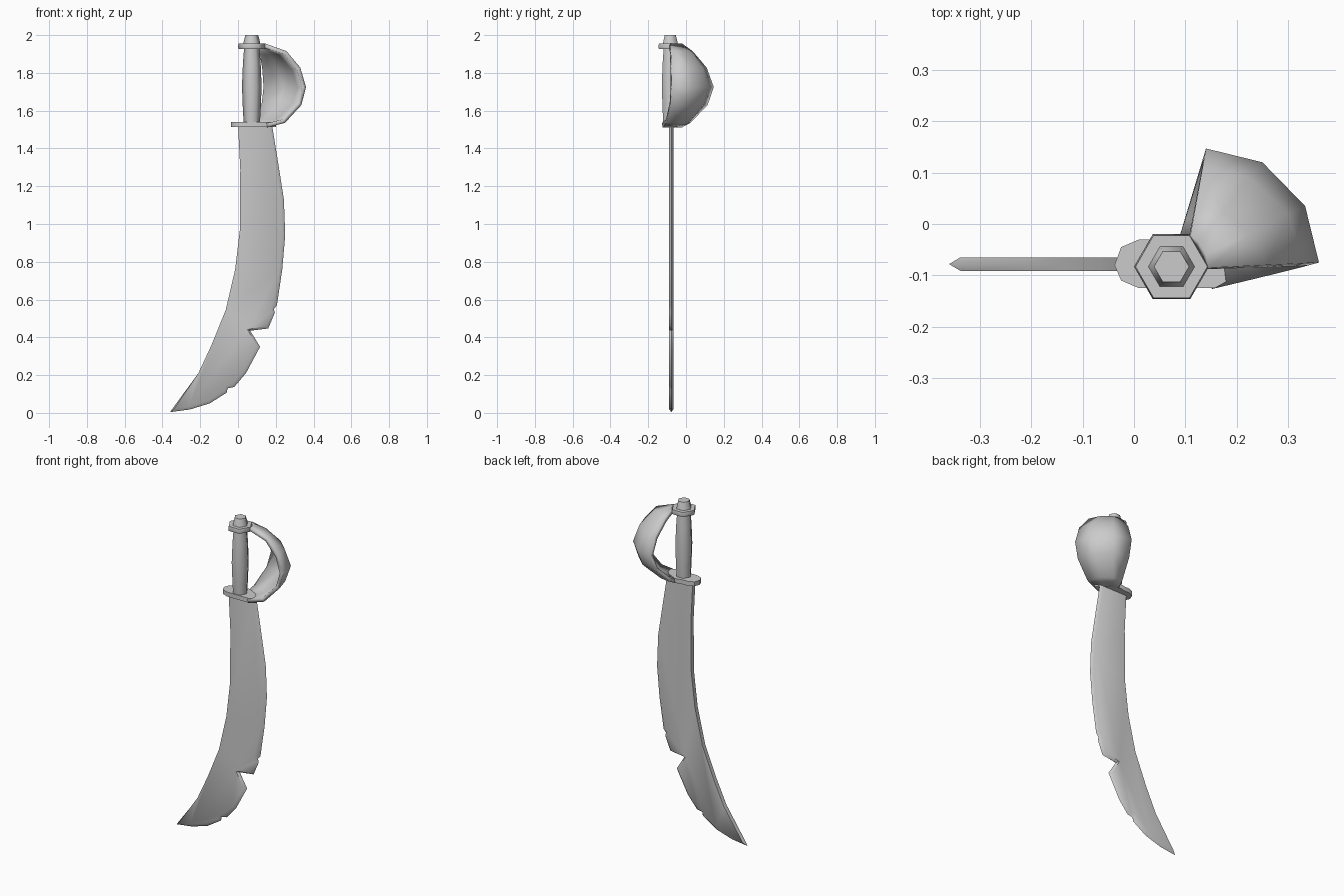
import bpy, bmesh, math
from mathutils import Vector

cube = bpy.data.objects.get("Cube")
if cube:
    bpy.data.objects.remove(cube, do_unlink=True)

steel = bpy.data.materials.new("grey_steel")
steel.use_nodes = True
steel.diffuse_color = (0.6, 0.6, 0.6, 1)
steel.node_tree.nodes["Principled BSDF"].inputs["Base Color"].default_value = (0.6, 0.6, 0.6, 1)

AXIS = (0.073, -0.083)   # centre line of the grip
BLADE_Y = -0.078
HALF = 0.013             # half the blade thickness


def finish(name, bm, angle, fix=True):
    if fix:
        bmesh.ops.recalc_face_normals(bm, faces=bm.faces[:])
    mesh = bpy.data.meshes.new(name)
    bm.to_mesh(mesh)
    bm.free()
    mesh.materials.append(steel)
    obj = bpy.data.objects.new(name, mesh)
    bpy.context.collection.objects.link(obj)
    bpy.ops.object.select_all(action='DESELECT')
    obj.select_set(True)
    bpy.context.view_layer.objects.active = obj
    bpy.ops.object.shade_smooth_by_angle(angle=math.radians(angle))
    return obj


def loft(name, rings, angle):
    """Join closed rings of points and cap both ends."""
    bm = bmesh.new()
    loops = [[bm.verts.new(p) for p in ring] for ring in rings]
    for a, b in zip(loops, loops[1:]):
        for i in range(len(a)):
            k = (i + 1) % len(a)
            bm.faces.new((a[i], a[k], b[k], b[i]))
    bm.faces.new(loops[0])
    bm.faces.new(loops[-1])
    return finish(name, bm, angle)


def hexagon(radius, z):
    return [(AXIS[0] + radius * math.cos(i * math.pi / 3),
             AXIS[1] + radius * math.sin(i * math.pi / 3), z) for i in range(6)]


# Blade: flat spine, chipped cutting edge ground to a ridge
spine = [(-.21, .21), (-.14, .36), (-.065, .545), (-.015, .76), (.01, .97), (.012, 1.29), (0, 1.525)]
edge = [(.18, 1.525), (.21, 1.34), (.243, 1.13), (.25, .94), (.234, .757), (.206, .57),
        (.19, .55), (.195, .53), (.16, .447), (.065, .435), (.117, .35), (.042, .21),
        (-.02, .137), (-.055, .13), (-.06, .107), (-.15, .05), (-.255, .018), (-.36, .004)]
inner = []
for i, p in enumerate(edge):
    a, b = Vector(edge[max(i - 1, 0)]), Vector(edge[min(i + 1, len(edge) - 1)])
    d = (b - a).normalized()
    inner.append(Vector(p) - 0.016 * Vector((-d.y, d.x)))
inner[0].y = edge[0][1]
inner[-1] = Vector((-.338, .022))
side = spine + inner
ridge = spine + edge
loft("blade", [[(x, BLADE_Y + y, z) for x, z in line]
               for line, y in ((side, -HALF), (ridge, 0), (side, HALF))], 45)

# Grip and pommel
loft("grip", [hexagon(r, z) for r, z in ((.042, 1.52), (.047, 1.6), (.052, 1.73), (.047, 1.85), (.04, 1.94))], 62)
loft("pommel_plate", [hexagon(r, z) for r, z in ((.07, 1.927), (.073, 1.938), (.07, 1.955))], 62)
loft("pommel_cap", [hexagon(r, z) for r, z in ((.046, 1.95), (.043, 1.965), (.034, 2.0))], 62)

# Lower guard plate
plate = [(-.038, -.08), (-.025, -.11), (.01, -.125), (.157, -.125), (.2, -.1),
         (.15, -.05), (.09, -.02), (.04, -.03), (.01, -.03), (-.025, -.045)]
loft("guard_plate", [[(x, y, z) for x, y in plate] for z in (1.513, 1.54)], 45)

# Hand guard: quarter bowl swelling from both plates towards the middle
top = [(.145, -.085), (.14, -.06), (.125, -.035), (.11, -.02)]
middle = [(.36, -.075), (.333, .035), (.25, .12), (.14, .147)]
bottom = [(.157, -.125), (.15, -.07), (.12, -.035), (.09, -.02)]
profile = [(0, 1.955), (.52, 1.915), (.86, 1.828), (1, 1.725), (.88, 1.63), (.45, 1.535), (0, 1.512)]
bm = bmesh.new()
grid = []
for i, (swell, z) in enumerate(profile):
    row = []
    for j in range(4):
        start = Vector(top[j] if i < 3 else bottom[j])
        p = start.lerp(Vector(middle[j]), swell ** (1 + 0.23 * j))
        row.append(bm.verts.new((p.x, p.y, z)))
    grid.append(row)
for a, b in zip(grid, grid[1:]):
    for j in range(3):
        bm.faces.new((a[j], b[j], b[j + 1], a[j + 1]))
guard = finish("hand_guard", bm, 50, fix=False)
shell = guard.modifiers.new("thickness", 'SOLIDIFY')
shell.thickness = 0.022
shell.offset = -1
